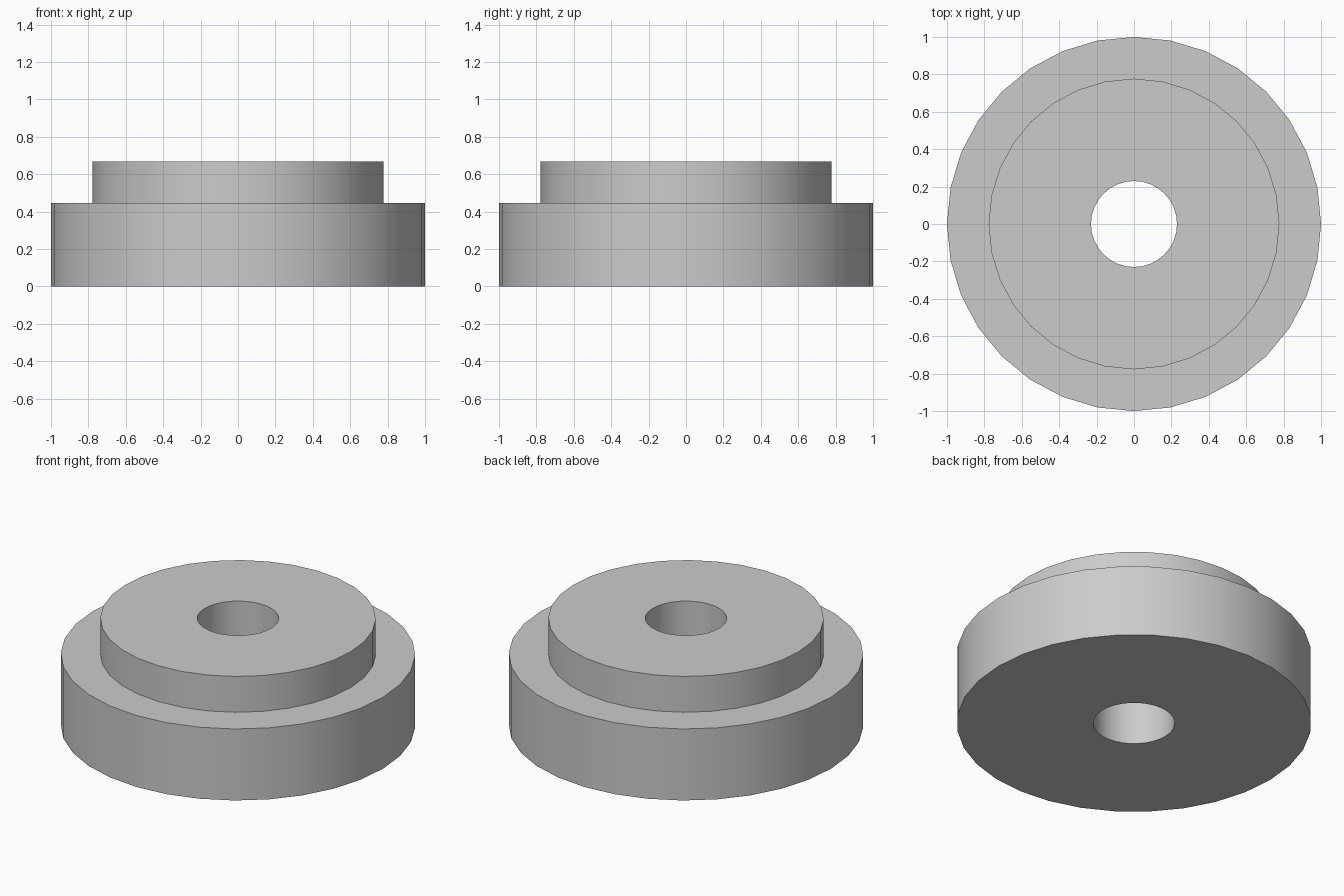
import bpy
import bmesh
from math import cos, sin, pi, radians

SIDES = 32

cube = bpy.data.objects.get("Cube")
if cube:
    bpy.data.objects.remove(cube, do_unlink=True)

# Plain grey material
grey = bpy.data.materials.new("light_grey")
grey.use_nodes = True
colour = (0.6, 0.6, 0.6, 1)
grey.diffuse_color = colour
grey.node_tree.nodes["Principled BSDF"].inputs["Base Color"].default_value = colour


def lathe(name, profile):
    """Turn a closed (radius, height) profile around the z axis."""
    bm = bmesh.new()
    rings = [[bm.verts.new((r * cos(2 * pi * i / SIDES), r * sin(2 * pi * i / SIDES), z))
              for i in range(SIDES)] for r, z in profile]
    for a, b in zip(rings, rings[1:] + rings[:1]):
        for i in range(SIDES):
            j = (i + 1) % SIDES
            bm.faces.new((a[i], a[j], b[j], b[i]))
    bmesh.ops.recalc_face_normals(bm, faces=bm.faces)
    mesh = bpy.data.meshes.new(name)
    bm.to_mesh(mesh)
    bm.free()
    mesh.materials.append(grey)
    obj = bpy.data.objects.new(name, mesh)
    bpy.context.collection.objects.link(obj)
    return obj


# Stepped disc: wide flange, narrower raised boss, and a through bore
flange, boss, bore = 1.0, 0.777, 0.23
step, top = 0.445, 0.668
disc = lathe("stepped_bushing", [(bore, 0), (flange, 0), (flange, step),
                                 (boss, step), (boss, top), (bore, top)])

# Smooth round walls with crisp rims
bpy.ops.object.select_all(action="DESELECT")
disc.select_set(True)
bpy.context.view_layer.objects.active = disc
bpy.ops.object.shade_smooth_by_angle(angle=radians(30))
